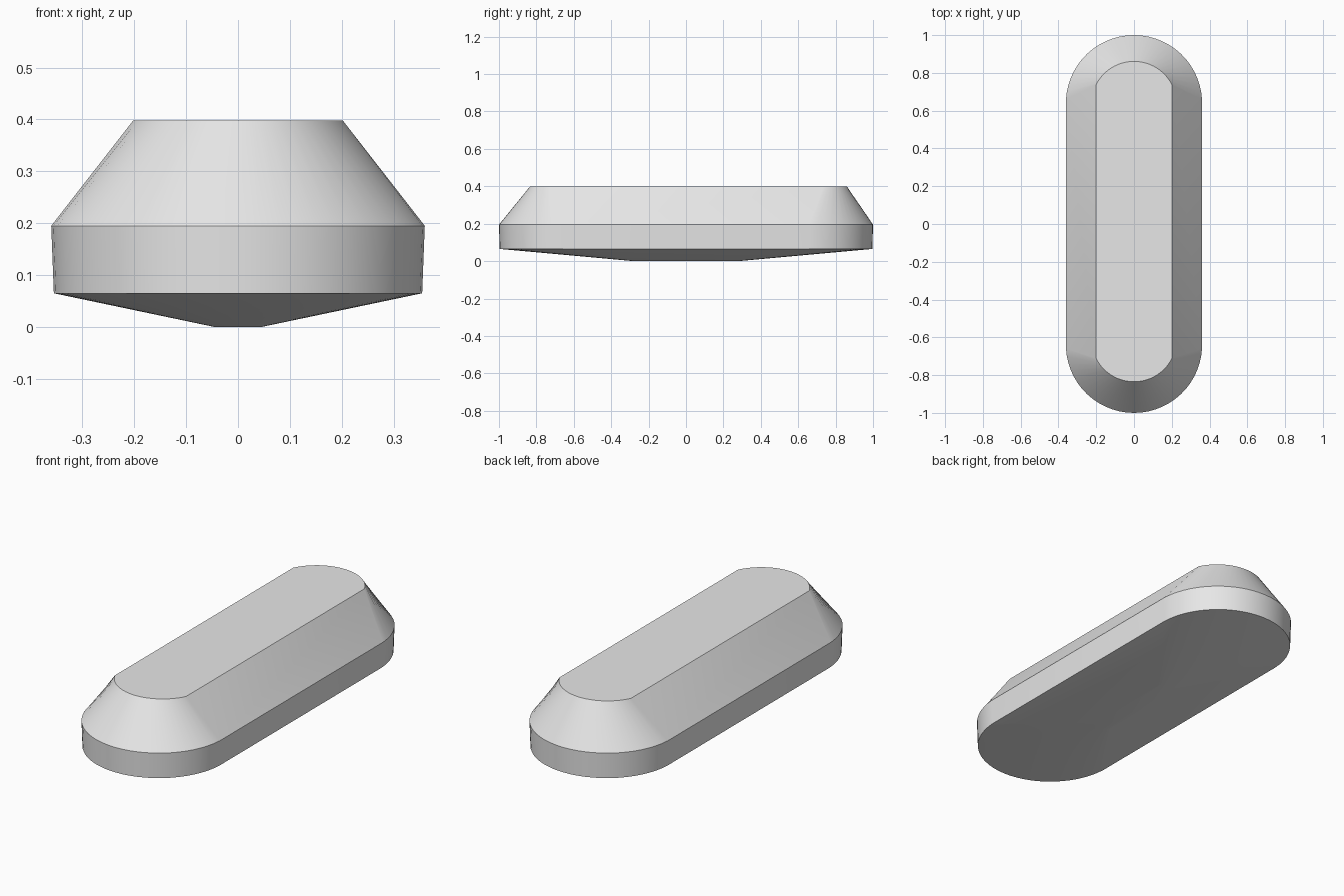
import bpy, bmesh, math

old = bpy.data.objects.get("Cube")
if old:
    bpy.data.objects.remove(old, do_unlink=True)

# Single plain grey
grey = bpy.data.materials.new("light_grey")
grey.use_nodes = True
colour = (0.8, 0.8, 0.8, 1.0)
grey.diffuse_color = colour
grey.node_tree.nodes["Principled BSDF"].inputs["Base Color"].default_value = colour

STEPS = 28  # segments per rounded end


def capsule_ring(bm, z, half_width, shoulder, tip, shift=0.0):
    """Outline with straight sides and a circular arc through shoulders and tip."""
    rise = tip - shoulder
    radius = (half_width ** 2 + rise ** 2) / (2 * rise)
    centre = tip - radius
    half_angle = math.atan2(half_width, shoulder - centre)
    ring = []
    for sign in (1, -1):
        for i in range(STEPS + 1):
            a = half_angle * (1 - 2 * i / STEPS)
            x = radius * math.sin(a)
            y = centre + radius * math.cos(a)
            ring.append(bm.verts.new((sign * x, sign * y + shift, z)))
    return ring


# Rings from the shallow keel to the flat top: z, half width, shoulder, tip, shift
LEVELS = [
    (0.0, 0.045, 0.24, 0.28, 0.0),
    (0.065, 0.355, 0.657, 0.996, 0.0),
    (0.195, 0.36, 0.66, 1.0, 0.0),
    (0.398, 0.202, 0.722, 0.848, 0.013),
]

bm = bmesh.new()
rings = [capsule_ring(bm, *level) for level in LEVELS]
count = len(rings[0])
for low, high in zip(rings, rings[1:]):
    for i in range(count):
        j = (i + 1) % count
        bm.faces.new((low[i], low[j], high[j], high[i]))
bm.faces.new(rings[0])
bm.faces.new(rings[-1])
bmesh.ops.recalc_face_normals(bm, faces=bm.faces)

mesh = bpy.data.meshes.new("capsule_body")
bm.to_mesh(mesh)
bm.free()
mesh.materials.append(grey)
body = bpy.data.objects.new("capsule_body", mesh)
bpy.context.collection.objects.link(body)

# Smooth ends with crisp rims
bpy.ops.object.select_all(action="DESELECT")
body.select_set(True)
bpy.context.view_layer.objects.active = body
bpy.ops.object.shade_smooth_by_angle(angle=math.radians(30))
